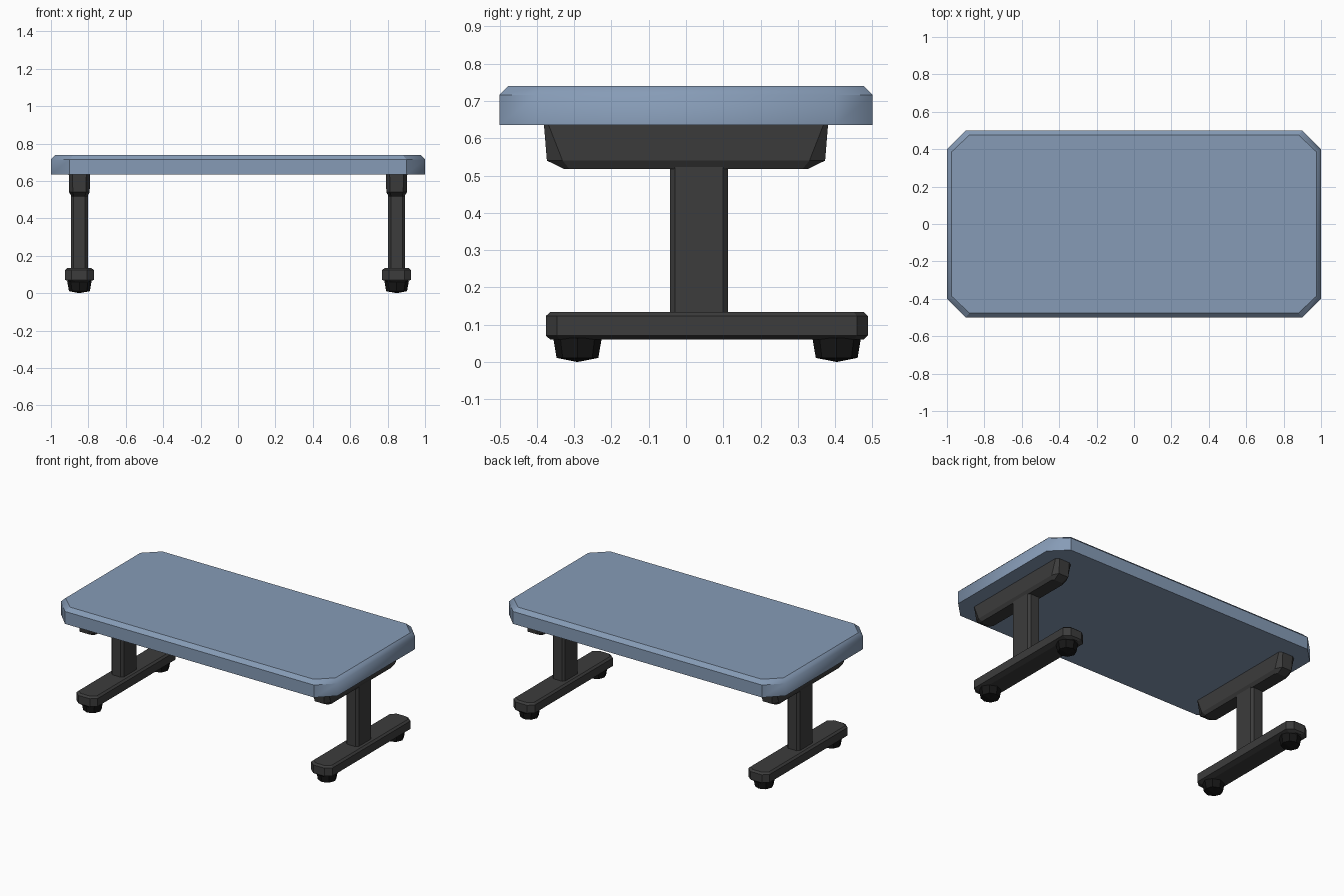
import bpy, bmesh, math

if "Cube" in bpy.data.objects:
    bpy.data.objects.remove(bpy.data.objects["Cube"])


def mat(name, rgb):
    m = bpy.data.materials.new(name)
    m.diffuse_color = (*rgb, 1)
    m.use_nodes = True
    m.node_tree.nodes["Principled BSDF"].inputs["Base Color"].default_value = m.diffuse_color
    return m


BLUE = mat("slate blue", (0.24, 0.33, 0.47))
GREY = mat("charcoal", (0.045, 0.045, 0.045))
BLACK = mat("black rubber", (0.008, 0.008, 0.008))


def finish(bm, name, material):
    bmesh.ops.recalc_face_normals(bm, faces=bm.faces)
    me = bpy.data.meshes.new(name)
    bm.to_mesh(me)
    bm.free()
    me.materials.append(material)
    ob = bpy.data.objects.new(name, me)
    bpy.context.collection.objects.link(ob)
    return ob


def loft(cx, cy, rings):
    """Stack of cut-corner rectangles: (z, half x, half y, corner cut x, corner cut y)."""
    bm = bmesh.new()
    loops = []
    for z, hx, hy, a, b in rings:
        pts = [(hx, hy - b), (hx - a, hy), (a - hx, hy), (-hx, hy - b),
               (-hx, b - hy), (a - hx, -hy), (hx - a, -hy), (hx, b - hy)]
        loops.append([bm.verts.new((cx + x, cy + y, z)) for x, y in pts])
    for lo, hi in zip(loops, loops[1:]):
        for i in range(8):
            j = (i + 1) % 8
            bm.faces.new((lo[i], lo[j], hi[j], hi[i]))
    bm.faces.new(loops[0][::-1])
    bm.faces.new(loops[-1])
    return bm


# Tabletop with bevelled rim, softly shaded only around its ends
bm = loft(0, 0, [(0.635, 1, 0.5, 0.1, 0.1), (0.716, 1, 0.5, 0.1, 0.1),
                 (0.74, 0.975, 0.476, 0.095, 0.09)])
for f in bm.faces:
    f.smooth = True
for e in bm.edges:
    c = (e.verts[0].co + e.verts[1].co) / 2
    e.smooth = abs(c.x) > 0.96 and 0.64 < c.z < 0.739
finish(bm, "tabletop", BLUE)

for side, s in (("left", -1), ("right", 1)):
    x = 0.848 * s
    # Bracket under the top
    finish(loft(x, 0, [(0.518, 0.042, 0.328, 0.012, 0.015),
                       (0.54, 0.055, 0.373, 0.02, 0.042),
                       (0.637, 0.057, 0.381, 0.02, 0.012)]),
           side + "_bracket", GREY)
    # Column
    finish(loft(x, 0.035, [(0.125, 0.045, 0.078, 0.014, 0.014),
                           (0.53, 0.045, 0.078, 0.014, 0.014)]),
           side + "_column", GREY)
    # Foot bar
    finish(loft(x, 0.056, [(0.06, 0.045, 0.42, 0.025, 0.025),
                           (0.071, 0.077, 0.432, 0.036, 0.03),
                           (0.123, 0.077, 0.432, 0.036, 0.03),
                           (0.134, 0.065, 0.42, 0.032, 0.026)]),
           side + "_foot_bar", GREY)
    # Rubber pads with a shallow pointed base
    for end, y in (("front", -0.291), ("back", 0.404)):
        bm = bmesh.new()
        tip = bm.verts.new((x, y, 0))
        lo, hi = [[bm.verts.new((x + r * math.cos(k * math.pi / 4),
                                 y + r * math.sin(k * math.pi / 4), z))
                   for k in range(8)] for r, z in ((0.056, 0.011), (0.065, 0.064))]
        for i in range(8):
            j = (i + 1) % 8
            bm.faces.new((lo[i], lo[j], hi[j], hi[i]))
            bm.faces.new((tip, lo[j], lo[i]))
        bm.faces.new(hi)
        finish(bm, f"{side}_{end}_pad", BLACK)
